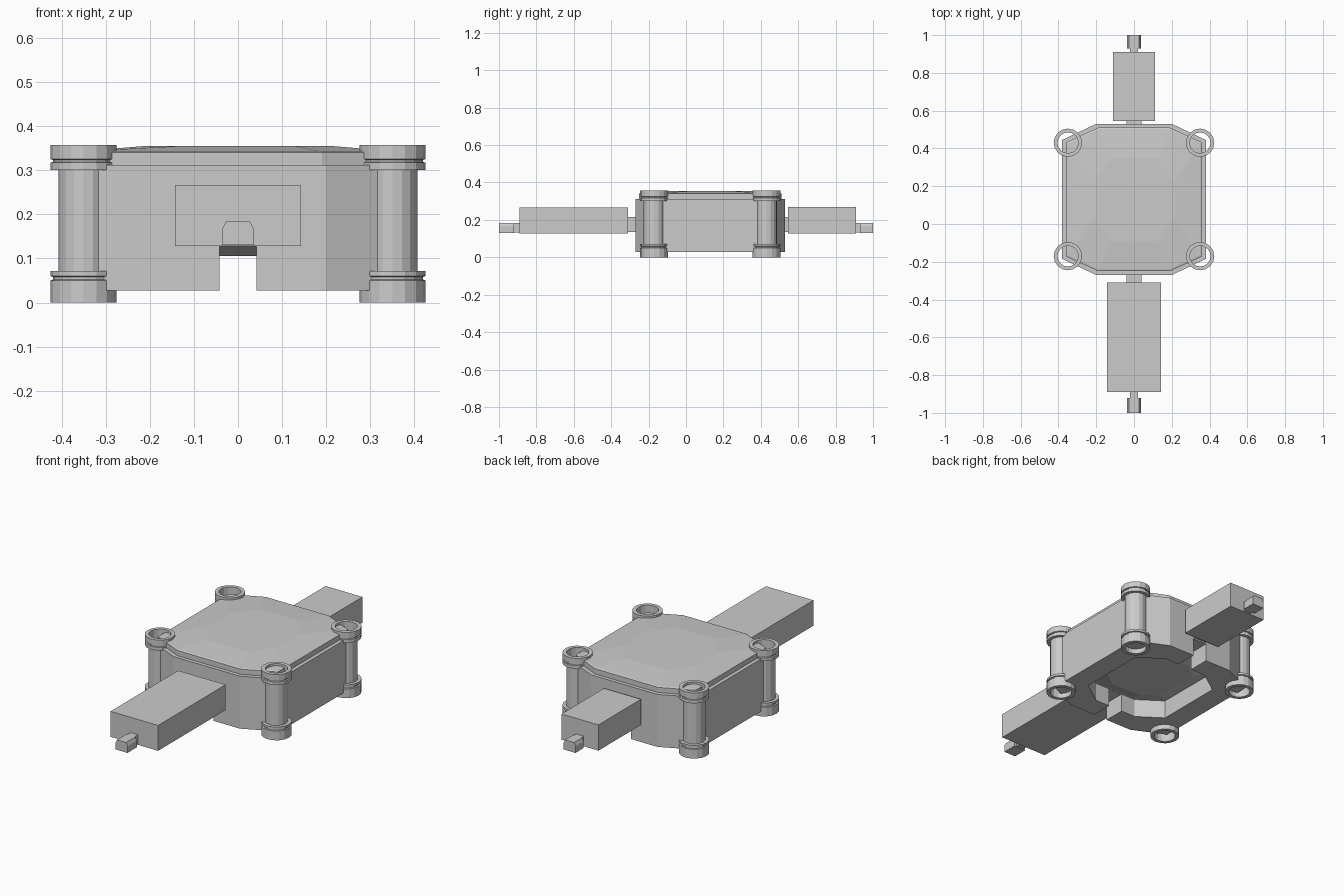
import bpy, bmesh, math

if "Cube" in bpy.data.objects:
    bpy.data.objects.remove(bpy.data.objects["Cube"])

CY = 0.13  # y centre of the main body


def finish(name, bm):
    bmesh.ops.recalc_face_normals(bm, faces=bm.faces)
    me = bpy.data.meshes.new(name)
    bm.to_mesh(me)
    bm.free()
    ob = bpy.data.objects.new(name, me)
    bpy.context.collection.objects.link(ob)
    return ob


def octagon(hx, hy, cx, cy):
    """Chamfered rectangle: half sizes hx, hy; corners start at cx, cy."""
    q = [(hx, -cy), (hx, cy), (cx, hy), (-cx, hy)]
    return q + [(-x, -y) for x, y in q]


def loft(name, rings):
    """Skin (outline, z) rings and cap both ends."""
    bm = bmesh.new()
    loops = [[bm.verts.new((x, y + CY, z)) for x, y in o] for o, z in rings]
    for a, b in zip(loops, loops[1:]):
        for i in range(len(a)):
            j = (i + 1) % len(a)
            bm.faces.new((a[i], a[j], b[j], b[i]))
    bm.faces.new(loops[0][::-1])
    bm.faces.new(loops[-1])
    return finish(name, bm)


def box(name, x, y0, y1, z0, z1, chamfer=0.0):
    """Box centred on x = 0, optionally with chamfered upper edges."""
    prof = [(-x, z0), (x, z0), (x, z1 - 2 * chamfer)]
    if chamfer:
        prof += [(x - chamfer, z1), (chamfer - x, z1)]
    prof += [(-x, z1 - 2 * chamfer)]
    bm = bmesh.new()
    a = [bm.verts.new((px, y0, pz)) for px, pz in prof]
    b = [bm.verts.new((px, y1, pz)) for px, pz in prof]
    bm.faces.new(a)
    bm.faces.new(b[::-1])
    for i in range(len(a)):
        j = (i + 1) % len(a)
        bm.faces.new((a[i], b[i], b[j], a[j]))
    return finish(name, bm)


def lathe(name, prof, cx, cy, n=16):
    """Revolve a closed (radius, z) profile into a hollow tube."""
    bm = bmesh.new()
    rings = []
    for r, z in prof:
        rings.append([bm.verts.new((cx + r * math.cos(2 * math.pi * k / n),
                                    cy + r * math.sin(2 * math.pi * k / n), z))
                      for k in range(n)])
    for i, a in enumerate(rings):
        b = rings[(i + 1) % len(rings)]
        for k in range(n):
            m = (k + 1) % n
            bm.faces.new((a[k], a[m], b[m], b[k]))
    return finish(name, bm)


def cut(ob, cutter):
    mod = ob.modifiers.new("cut", 'BOOLEAN')
    mod.operation, mod.solver, mod.object = 'DIFFERENCE', 'EXACT', cutter
    cutter.hide_render = True
    bpy.context.view_layer.objects.active = ob
    bpy.ops.object.modifier_apply(modifier=mod.name)
    bpy.data.objects.remove(cutter)


# main body with an underside cavity and front/back slots
outline = octagon(0.38, 0.40, 0.20, 0.315)
cavity = octagon(0.26, 0.28, 0.13, 0.19)
body = loft("main_body", [(outline, 0.027), (outline, 0.312)])
cut(body, loft("cavity_cutter", [(cavity, -0.02), (cavity, 0.128)]))
cut(body, box("slot_cutter", 0.042, -0.5, 0.8, -0.02, 0.127))

# cavity ceiling panel
loft("cavity_ceiling", [(octagon(0.18, 0.20, 0.09, 0.13), 0.105),
                        (octagon(0.255, 0.275, 0.128, 0.187), 0.13)])

# lid with a shallow dome
rim = octagon(0.36, 0.38, 0.19, 0.302)
loft("lid", [(rim, 0.31), (rim, 0.340),
             (octagon(0.352, 0.372, 0.185, 0.295), 0.343),
             (octagon(0.21, 0.22, 0.125, 0.09), 0.355)])

# corner posts with grooved collars
post = [(0.055, 0.0), (0.075, 0.0), (0.075, 0.05), (0.069, 0.052),
        (0.069, 0.058), (0.075, 0.06), (0.075, 0.072), (0.057, 0.072),
        (0.057, 0.30), (0.075, 0.30), (0.075, 0.317), (0.069, 0.319),
        (0.069, 0.323), (0.075, 0.325), (0.075, 0.357), (0.055, 0.357)]
for sx, side in ((-1, "left"), (1, "right")):
    for y, end in ((-0.17, "front"), (0.43, "back")):
        lathe(f"{end}_{side}_post", post, sx * 0.35, y)

# front arm
box("front_connector", 0.04, -0.32, -0.26, 0.135, 0.215)
box("front_box", 0.143, -0.89, -0.31, 0.128, 0.266)
box("front_tip_neck", 0.022, -0.93, -0.88, 0.133, 0.183)
box("front_tip", 0.036, -1.0, -0.92, 0.13, 0.184, 0.009)

# back arm
box("back_connector", 0.04, 0.52, 0.55, 0.135, 0.215)
box("back_box", 0.111, 0.545, 0.91, 0.128, 0.268)
box("back_tip_neck", 0.022, 0.90, 0.94, 0.133, 0.183)
box("back_tip", 0.036, 0.93, 1.0, 0.13, 0.184, 0.009)
